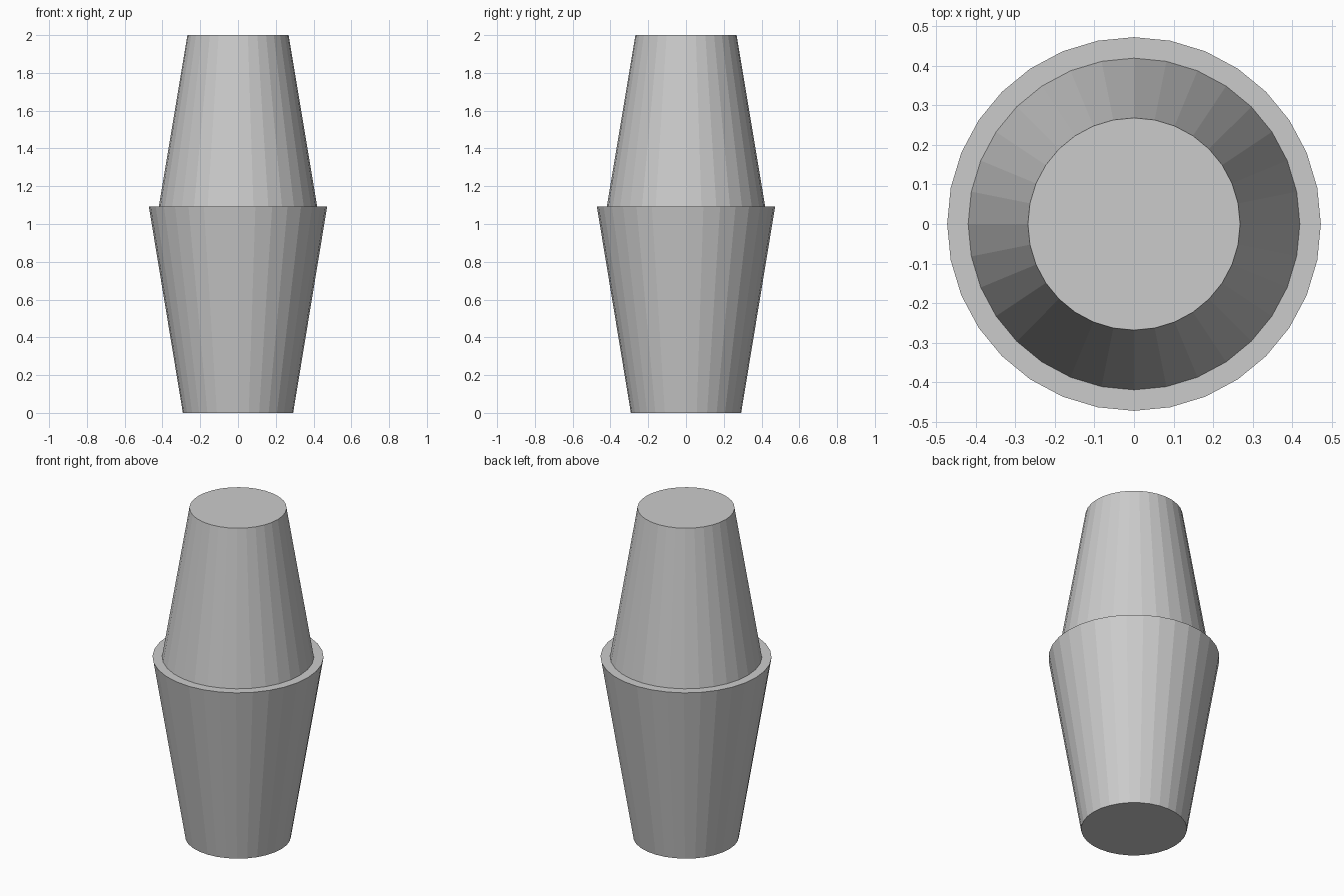
import bpy, bmesh
from math import cos, sin, tau

if "Cube" in bpy.data.objects:
    bpy.data.objects.remove(bpy.data.objects["Cube"])

SIDES = 32

# Outline from base to top: flared lower body, flat rim, tapered upper body
profile = [(0.292, 0.0), (0.472, 1.093), (0.419, 1.093), (0.268, 2.0)]

bm = bmesh.new()
rings = [[bm.verts.new((r * cos(tau * i / SIDES), r * sin(tau * i / SIDES), z))
          for i in range(SIDES)] for r, z in profile]

# Side walls and rim
for low, high in zip(rings, rings[1:]):
    for i in range(SIDES):
        j = (i + 1) % SIDES
        bm.faces.new((low[i], low[j], high[j], high[i]))

# Base and top caps
bm.faces.new(rings[0][::-1])
bm.faces.new(rings[-1])

mesh = bpy.data.meshes.new("tapered_body")
bm.to_mesh(mesh)
bm.free()
body = bpy.data.objects.new("tapered_body", mesh)
bpy.context.collection.objects.link(body)
